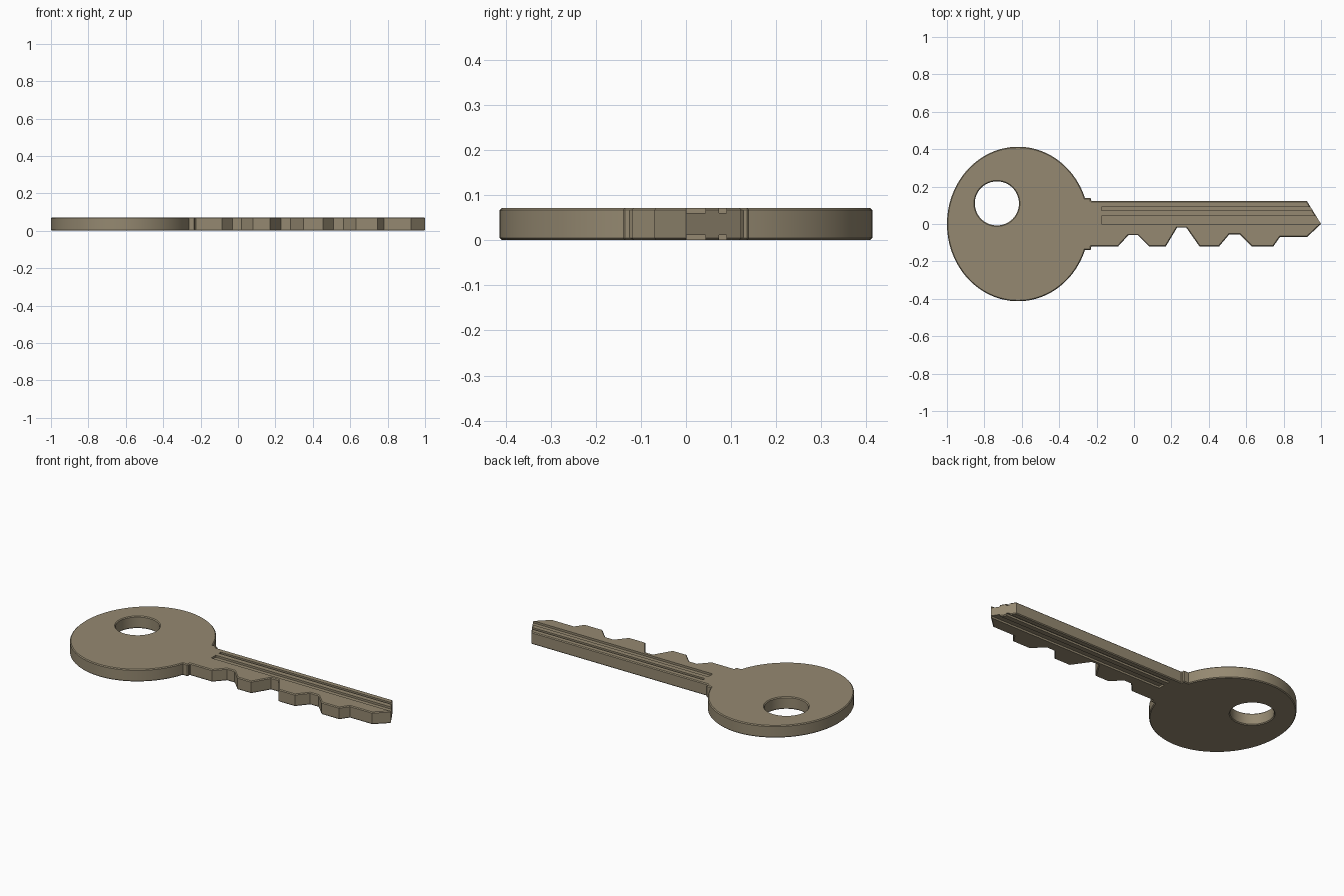
import bpy, bmesh, math

if "Cube" in bpy.data.objects:
    bpy.data.objects.remove(bpy.data.objects["Cube"])

T = 0.072          # key thickness
GROOVE = 0.012     # groove depth

brass = bpy.data.materials.new("dull_brass")
brass.diffuse_color = (0.30, 0.25, 0.165, 1)
brass.use_nodes = True
brass.node_tree.nodes["Principled BSDF"].inputs["Base Color"].default_value = brass.diffuse_color


def prism(name, pts, z0, z1):
    """Closed prism from a counter-clockwise outline."""
    bm = bmesh.new()
    face = bm.faces.new([bm.verts.new((x, y, z0)) for x, y in pts])
    ext = bmesh.ops.extrude_face_region(bm, geom=[face])
    bmesh.ops.translate(bm, vec=(0, 0, z1 - z0),
                        verts=[v for v in ext["geom"] if isinstance(v, bmesh.types.BMVert)])
    bmesh.ops.recalc_face_normals(bm, faces=bm.faces)
    me = bpy.data.meshes.new(name)
    bm.to_mesh(me)
    bm.free()
    me.materials.append(brass)
    ob = bpy.data.objects.new(name, me)
    bpy.context.collection.objects.link(ob)
    return ob


def arc(cx, cy, rx, ry, a0, a1, n):
    return [(cx + rx * math.cos(a0 + (a1 - a0) * i / n),
             cy + ry * math.sin(a0 + (a1 - a0) * i / n)) for i in range(n + 1)]


# Outline: round bow, collar, blade with cut teeth and pointed tip
a = math.asin(0.14 / 0.413)
bow = arc(-0.62, 0, 0.38, 0.413, a, 2 * math.pi - a, 96)
blade = [(-0.23, -0.14), (-0.23, -0.12), (-0.085, -0.12), (-0.03, -0.06), (0.02, -0.06),
         (0.08, -0.12), (0.17, -0.12), (0.23, -0.02), (0.28, -0.02), (0.35, -0.12),
         (0.455, -0.12), (0.51, -0.055), (0.565, -0.055), (0.63, -0.12), (0.745, -0.12),
         (0.78, -0.07), (0.925, -0.07), (1.0, 0.0), (0.925, 0.122), (-0.23, 0.122), (-0.23, 0.14)]
key = prism("key", bow + blade, 0, T)

cutters = []


def cut(cutter):
    cutter.hide_render = True
    cutters.append(cutter)
    mod = key.modifiers.new(cutter.name, 'BOOLEAN')
    mod.operation = 'DIFFERENCE'
    mod.solver = 'EXACT'
    mod.object = cutter


# Ring hole, then a fine chamfer around the rims
cut(prism("ring_hole", arc(-0.733, 0.11, 0.118, 0.118, 0, 2 * math.pi, 64)[:-1], -0.1, 0.2))
bev = key.modifiers.new("rim_chamfer", 'BEVEL')
bev.width = 0.005
bev.segments = 1
bev.limit_method = 'ANGLE'
bev.angle_limit = math.radians(80)

# Two grooves along the blade on both faces
for y0, y1 in ((0.001, 0.043), (0.073, 0.09)):
    for z0, z1 in ((-0.1, GROOVE), (T - GROOVE, 0.2)):
        cut(prism("groove_cutter", [(-0.175, y0), (1.1, y0), (1.1, y1), (-0.175, y1)], z0, z1))

# Apply the cuts and smooth the round walls
bpy.ops.object.select_all(action='DESELECT')
key.select_set(True)
bpy.context.view_layer.objects.active = key
bpy.ops.object.convert(target='MESH')
for c in cutters:
    bpy.data.objects.remove(c, do_unlink=True)
bpy.ops.object.shade_smooth_by_angle(angle=math.radians(30))
